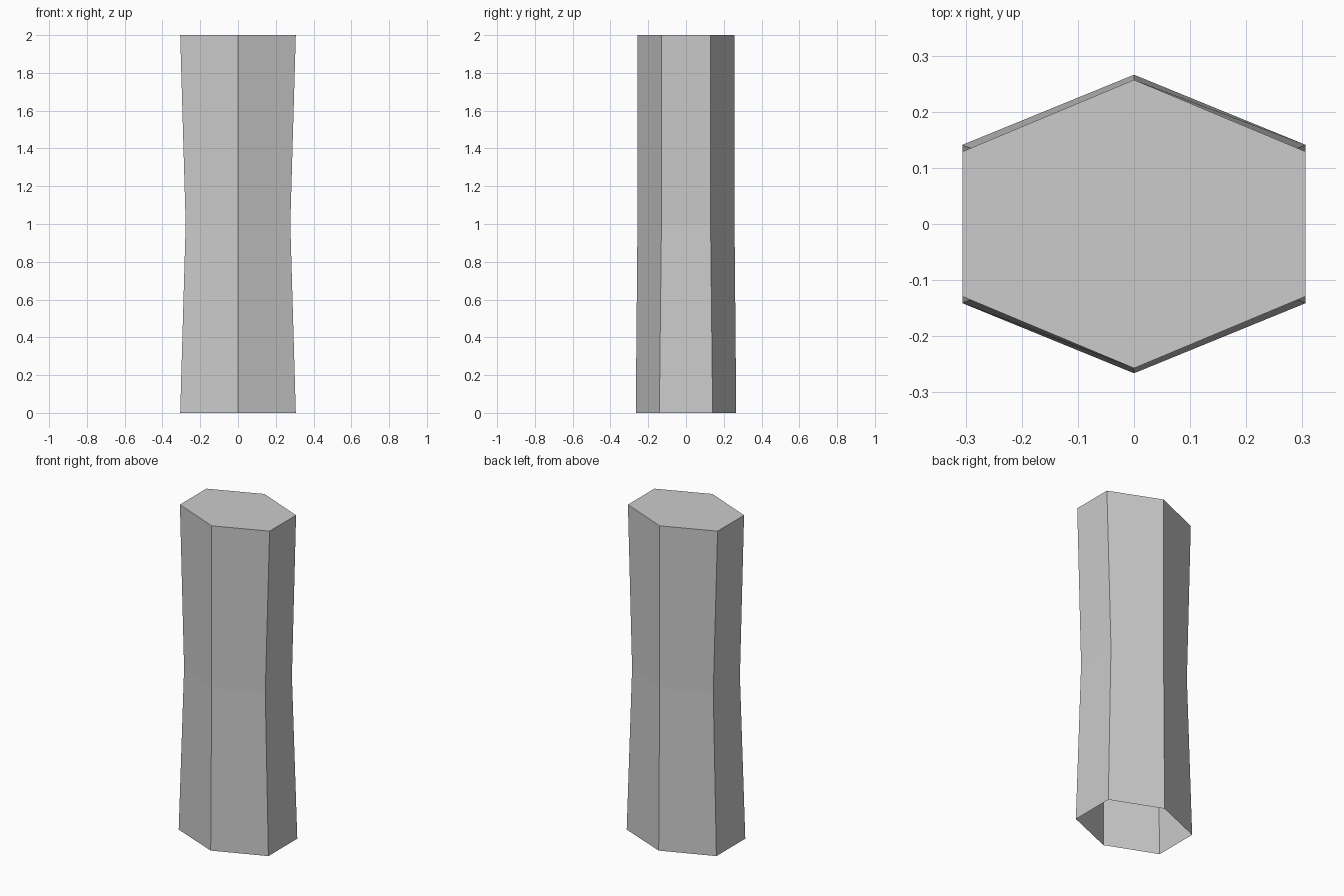
import bpy, bmesh

if "Cube" in bpy.data.objects:
    bpy.data.objects.remove(bpy.data.objects["Cube"])

# Rings from bottom to top: height, half width, apex depth, side corner depth
RINGS = [(0.0, 0.306, 0.266, 0.141),
         (1.0, 0.277, 0.257, 0.130),
         (2.0, 0.306, 0.257, 0.129)]


def hex_ring(bm, z, x, apex, side):
    outline = [(x, -side), (x, side), (0, apex), (-x, side), (-x, -side), (0, -apex)]
    return [bm.verts.new((px, py, z)) for px, py in outline]


bm = bmesh.new()
rings = [hex_ring(bm, *r) for r in RINGS]

# Waisted side walls
for low, high in zip(rings, rings[1:]):
    for i in range(6):
        j = (i + 1) % 6
        bm.faces.new((low[i], low[j], high[j], high[i]))

# Closed top, open bottom
bm.faces.new(rings[-1])

mesh = bpy.data.meshes.new("hexagonal_column")
bm.to_mesh(mesh)
bm.free()
column = bpy.data.objects.new("hexagonal_column", mesh)
bpy.context.collection.objects.link(column)
